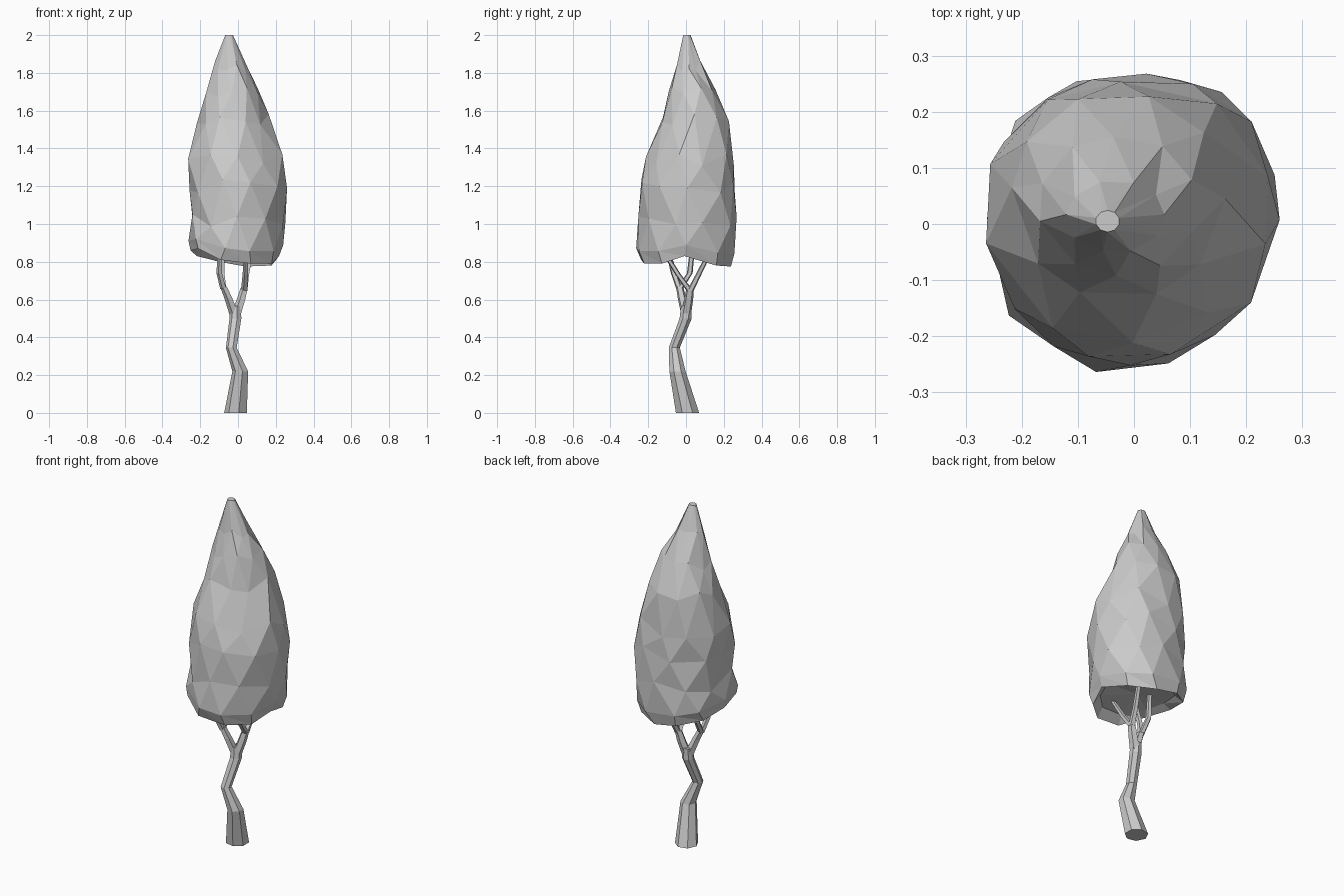
import bpy, bmesh, random
from math import sin, cos, pi

if "Cube" in bpy.data.objects:
    bpy.data.objects.remove(bpy.data.objects["Cube"])

random.seed(4)


def make_object(name, bm):
    bmesh.ops.recalc_face_normals(bm, faces=bm.faces)
    mesh = bpy.data.meshes.new(name)
    bm.to_mesh(mesh)
    bm.free()
    obj = bpy.data.objects.new(name, mesh)
    bpy.context.collection.objects.link(obj)
    return obj


def limb(name, path, sides):
    """Tapered limb: path of (x, y, z, radius), with level rings."""
    bm = bmesh.new()
    rings = []
    for x, y, z, r in path:
        rings.append([bm.verts.new((x + r * cos(2 * pi * (i + .5) / sides),
                                    y + r * sin(2 * pi * (i + .5) / sides), z))
                      for i in range(sides)])
    for a, b in zip(rings, rings[1:]):
        for i in range(sides):
            j = (i + 1) % sides
            bm.faces.new((a[i], a[j], b[j], b[i]))
    bm.faces.new(rings[0])
    bm.faces.new(rings[-1])
    return make_object(name, bm)


# Crooked trunk
limb("trunk", [(-.01, .008, 0, .063), (.014, -.045, .22, .044),
               (-.034, -.062, .345, .030), (-.012, -.002, .5, .033),
               (-.012, .002, .565, .029)], 7)

# Two main forks, each splitting into two thin branches
limb("left_fork", [(-.018, 0, .52, .027), (-.05, -.022, .61, .023),
                   (-.076, -.034, .67, .020)], 5)
limb("right_fork", [(-.008, 0, .52, .028), (.018, .014, .6, .025),
                    (.034, .022, .66, .021)], 5)
left, right = (-.076, -.034, .655, .018), (.034, .022, .645, .019)
limb("branch_left_front", [left, (-.098, -.065, .74, .016), (-.095, -.095, .86, .013)], 5)
limb("branch_left_back", [left, (-.085, .02, .74, .016), (-.08, .035, .88, .013)], 5)
limb("branch_right_front", [right, (.04, -.04, .73, .016), (.045, -.115, .85, .013)], 5)
limb("branch_right_back", [right, (.045, .065, .73, .016), (.07, .125, .85, .013)], 5)

# Leaf crown: sections of z, x min, x max, y min, y max
sections = [
    (.86, -.20, .18, -.20, .21),      # recessed underside
    (.82, -.25, .212, -.238, .238),   # lower rim
    (.88, -.256, .235, -.262, .262),
    (1.02, -.24, .247, -.242, .264),
    (1.20, -.254, .258, -.238, .258),
    (1.34, -.256, .237, -.205, .248),
    (1.56, -.212, .158, -.13, .23),
    (1.70, -.168, .112, -.088, .155),
    (1.84, -.12, .053, -.05, .077),
    (2.0, -.068, -.026, -.014, .024),
]
rim = [.83, .78, .775, .80, .83, .86, .87, .81, .79, .79]
n = len(rim)
bm = bmesh.new()
rings = []
for k, (z, x0, x1, y0, y1) in enumerate(sections):
    ring = []
    top = k == len(sections) - 1
    shift = .5 if k > 2 and k % 2 else 0
    sway = 0 if top else 1
    for i in range(n):
        a = 2 * pi * (i + shift + sway * random.uniform(-.14, .14)) / n
        s = 1.02 + sway * random.uniform(-.018, .018)
        if k < 6:                     # boxier base, flatter at front right
            corner = abs(sin(2 * a))
            s += corner * (-.03 if cos(a) > 0 > sin(a) else .055)
        dz = (rim[i] - .82) * (.5, 1, .8)[k] if k < 3 else \
            (0 if top else random.uniform(-.035, .035))
        ring.append(bm.verts.new(((x0 + x1) / 2 + (x1 - x0) / 2 * s * cos(a),
                                  (y0 + y1) / 2 + (y1 - y0) / 2 * s * sin(a), z + dz)))
    rings.append(ring)
for k, (a, b) in enumerate(zip(rings, rings[1:])):
    for i in range(n):
        j = (i + 1) % n
        if k > 2 and k % 2:           # lower ring is the staggered one
            bm.faces.new((a[i], b[j], b[i]))
            bm.faces.new((a[i], a[j], b[j]))
        else:
            bm.faces.new((a[i], a[j], b[i]))
            bm.faces.new((a[j], b[j], b[i]))
# Close the tip and the underside
bm.faces.new(rings[-1])
hub = bm.verts.new((-.015, .005, .87))
for i in range(n):
    bm.faces.new((hub, rings[0][(i + 1) % n], rings[0][i]))
make_object("leaf_crown", bm)
